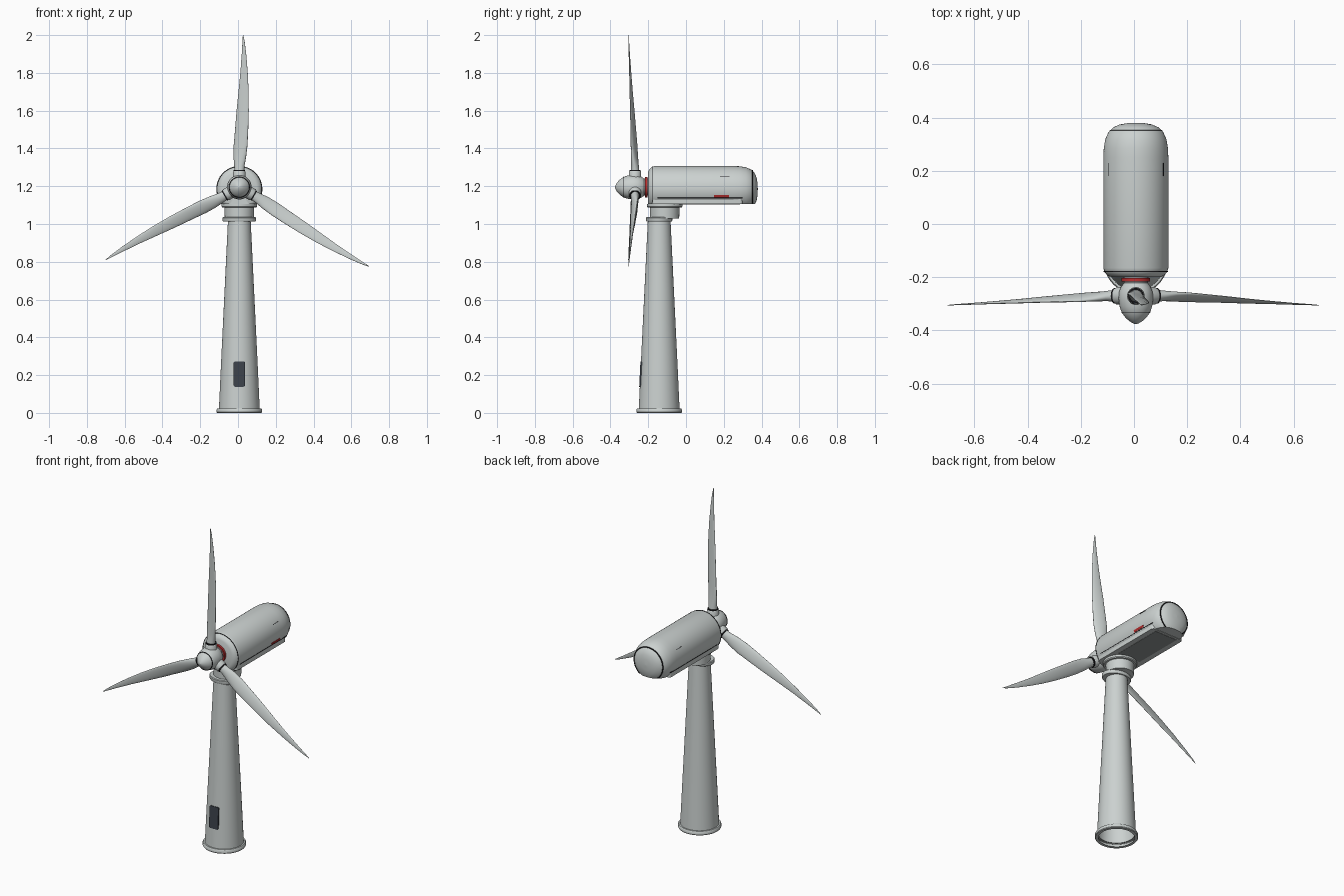
import bpy, bmesh, math
from mathutils import Matrix, Vector

if "Cube" in bpy.data.objects:
    bpy.data.objects.remove(bpy.data.objects["Cube"])

CX, HZ, HY, TY, NZ = 0.007, 1.195, -0.27, -0.142, 1.185


def material(name, rgb):
    m = bpy.data.materials.new(name)
    m.diffuse_color = (*rgb, 1)
    m.use_nodes = True
    m.node_tree.nodes["Principled BSDF"].inputs["Base Color"].default_value = m.diffuse_color
    return m


WHITE = material("pale_grey", (0.60, 0.64, 0.63))
GREY = material("mid_grey", (0.28, 0.30, 0.30))
SLATE = material("slate", (0.045, 0.055, 0.07))
BLACK = material("black", (0.01, 0.01, 0.012))
RED = material("red", (0.50, 0.03, 0.03))


def finish(name, bm, mat, matrix=Matrix(), angle=35):
    bmesh.ops.recalc_face_normals(bm, faces=bm.faces)
    me = bpy.data.meshes.new(name)
    bm.to_mesh(me)
    bm.free()
    me.materials.append(mat)
    ob = bpy.data.objects.new(name, me)
    ob.matrix_world = matrix
    bpy.context.collection.objects.link(ob)
    bpy.ops.object.select_all(action='DESELECT')
    ob.select_set(True)
    bpy.context.view_layer.objects.active = ob
    bpy.ops.object.shade_smooth_by_angle(angle=math.radians(angle))
    return ob


def loft(bm, rings):
    loops = [[bm.verts.new(p) for p in r] for r in rings]
    n = len(loops[0])
    for a, b in zip(loops, loops[1:]):
        for i in range(n):
            bm.faces.new((a[i], a[(i + 1) % n], b[(i + 1) % n], b[i]))
    return loops


def lathe(name, profile, mat, matrix, n=48, sy=1.0, cut=None):
    """Revolve (height, radius) pairs around local z."""
    bm = bmesh.new()
    loft(bm, [[(max(r, 1e-4) * math.cos(t * math.tau / n), sy * max(r, 1e-4) * math.sin(t * math.tau / n), h)
               for t in range(n)] for h, r in profile])
    if cut:
        geom = bm.verts[:] + bm.edges[:] + bm.faces[:]
        res = bmesh.ops.bisect_plane(bm, geom=geom, plane_co=cut[0], plane_no=cut[1], clear_outer=True)
        edges = [e for e in res['geom_cut'] if isinstance(e, bmesh.types.BMEdge)]
        bmesh.ops.contextual_create(bm, geom=edges)
    return finish(name, bm, mat, matrix)


def box(name, loc, size, mat, rot=Matrix(), bevel=0.0, axis=None):
    """Box, optionally with the edges along one axis rounded."""
    bm = bmesh.new()
    bmesh.ops.create_cube(bm, size=1, matrix=Matrix.Diagonal((*size, 1)))
    if bevel:
        es = [e for e in bm.edges if abs((e.verts[0].co - e.verts[1].co).normalized()[axis]) > 0.9]
        bmesh.ops.bevel(bm, geom=es, offset=bevel, segments=3, profile=0.5, affect='EDGES')
    return finish(name, bm, mat, Matrix.Translation(loc) @ rot)


# Tower: hollow underneath, with foot flange and top collar
tower = Matrix.Translation((CX, TY, 0))
lathe("tower", [(0.02, 0.108), (0.3, 0.095), (0.65, 0.078), (1.02, 0.06)], WHITE, tower)
lathe("foot_flange", [(0, 0.1), (0, 0.117), (0.004, 0.12), (0.018, 0.12), (0.024, 0.116), (0.024, 0.1)], WHITE, tower)
lathe("tower_collar", [(1.012, 0), (1.012, 0.085), (1.018, 0.089), (1.032, 0.089), (1.036, 0.085), (1.036, 0)],
      WHITE, tower, sy=0.78)
door_r = 0.0985
box("door", (CX, TY - door_r + 0.0005, 0.205), (0.06, 0.009, 0.134), SLATE,
    Matrix.Rotation(-0.047, 4, 'X'), 0.008, 1)

# Yaw bearing under the nacelle
yaw = Matrix.Translation((CX, -0.113, 0))
lathe("yaw_neck", [(1.03, 0), (1.03, 0.077), (1.095, 0.079), (1.095, 0)], WHITE, yaw)
lathe("yaw_ring", [(1.088, 0), (1.088, 0.09), (1.093, 0.094), (1.106, 0.094), (1.106, 0)], WHITE, yaw)

# Nacelle: capsule with flat underside; local z runs along world +y, local y along world -z
along = Matrix.Rotation(-math.pi / 2, 4, 'X')
nacelle = Matrix.Translation((CX, 0, NZ)) @ along
lathe("nacelle", [(-0.2, 0), (-0.2, 0.092), (-0.194, 0.105), (-0.18, 0.118), (-0.165, 0.122), (0.25, 0.122),
                  (0.285, 0.1205), (0.318, 0.115), (0.345, 0.103), (0.363, 0.085), (0.374, 0.06),
                  (0.379, 0.03), (0.38, 0)], WHITE, nacelle, 64, cut=((0, 0.078, 0), (0, 1, 0)))
for name, y, r in (("front_seam", -0.178, 0.1195), ("rear_seam", 0.352, 0.0985)):
    lathe(name, [(y - 0.0015, r - 0.01), (y - 0.0015, r + 0.0012), (y + 0.0015, r + 0.0012), (y + 0.0015, r - 0.01)],
          BLACK, nacelle, 64, cut=((0, 0.076, 0), (0, 1, 0)))
box("underside_tray", (CX, 0.06, 1.12), (0.216, 0.48, 0.03), WHITE, bevel=0.015, axis=2)
box("underside_panel", (CX, 0.125, 1.1055), (0.15, 0.32, 0.004), GREY)


# Plates laid on the curved nacelle side
def side_plate(name, y, z, length, height, mat, side=1):
    a = math.asin((z - NZ) / 0.122)
    loc = (CX + side * 0.1205 * math.cos(a), y, NZ + 0.1205 * math.sin(a))
    box(name, loc, (0.006, length, height), mat, Matrix.Rotation(-side * a, 4, 'Y'))


side_plate("red_marker", 0.188, 1.148, 0.08, 0.014, RED)
for s, label in ((1, "right"), (-1, "left")):
    side_plate(label + "_vent", 0.205, 1.25, 0.05, 0.003, BLACK, s)
    side_plate(label + "_side_seam", 0.075, 1.138, 0.45, 0.003, BLACK, s)

# Rotor shaft, red ring and hub
rotor = Matrix.Translation((CX, 0, HZ)) @ along
lathe("shaft", [(-0.24, 0), (-0.24, 0.045), (-0.195, 0.045), (-0.195, 0)], GREY, rotor)
lathe("red_ring", [(-0.216, 0.03), (-0.216, 0.054), (-0.203, 0.054), (-0.203, 0.03)], RED, rotor)
lathe("hub", [(-0.376, 0), (-0.374, 0.009), (-0.366, 0.023), (-0.352, 0.039), (-0.333, 0.053), (-0.31, 0.061),
              (-0.28, 0.065), (-0.255, 0.063), (-0.235, 0.055), (-0.222, 0.045), (-0.222, 0)], WHITE, rotor)
lathe("nose_seam", [(-0.3345, 0.045), (-0.3345, 0.0545), (-0.3315, 0.0555), (-0.3315, 0.045)], BLACK, rotor)

# Blade sections: distance, left edge, right edge, centre y, thickness, twist
SECTIONS = [(0.085, -0.026, 0.026, 0.0, 0.046, 0), (0.115, -0.027, 0.028, 0.0, 0.040, 6),
            (0.16, -0.031, 0.036, -0.002, 0.031, 16), (0.22, -0.030, 0.043, -0.005, 0.024, 20),
            (0.30, -0.023, 0.047, -0.009, 0.019, 19), (0.40, -0.015, 0.050, -0.014, 0.015, 16),
            (0.50, -0.005, 0.0495, -0.020, 0.012, 13), (0.60, 0.005, 0.045, -0.025, 0.009, 10),
            (0.70, 0.0125, 0.037, -0.030, 0.006, 7), (0.77, 0.0165, 0.0285, -0.033, 0.004, 4),
            (0.805, 0.0185, 0.0215, -0.035, 0.002, 0)]


def blade(name, matrix, n=24):
    bm = bmesh.new()
    rings = []
    for d, x0, x1, y, thick, twist in SECTIONS:
        tan = math.tan(math.radians(twist))
        ring = []
        for k in range(n):
            t = k * math.tau / n
            u = (x1 - x0) / 2 * math.cos(t)
            ring.append(((x0 + x1) / 2 + u, y - u * tan + thick / 2 * math.sin(t), d))
        rings.append(ring)
    loops = loft(bm, rings)
    bm.faces.new(loops[0])
    bm.faces.new(loops[-1])
    finish(name, bm, WHITE, matrix, 50)


for i in range(3):
    m = Matrix.Translation((CX, HY, HZ)) @ Matrix.Rotation(i * math.tau / 3, 4, 'Y')
    tag = "_%d" % (i + 1)
    lathe("blade_socket" + tag, [(0.03, 0), (0.03, 0.033), (0.08, 0.033), (0.085, 0.03), (0.085, 0)], WHITE, m, 32)
    lathe("blade_root_ring" + tag, [(0.084, 0), (0.084, 0.0295), (0.092, 0.0295), (0.092, 0)], BLACK, m, 32)
    blade("blade" + tag, m)
